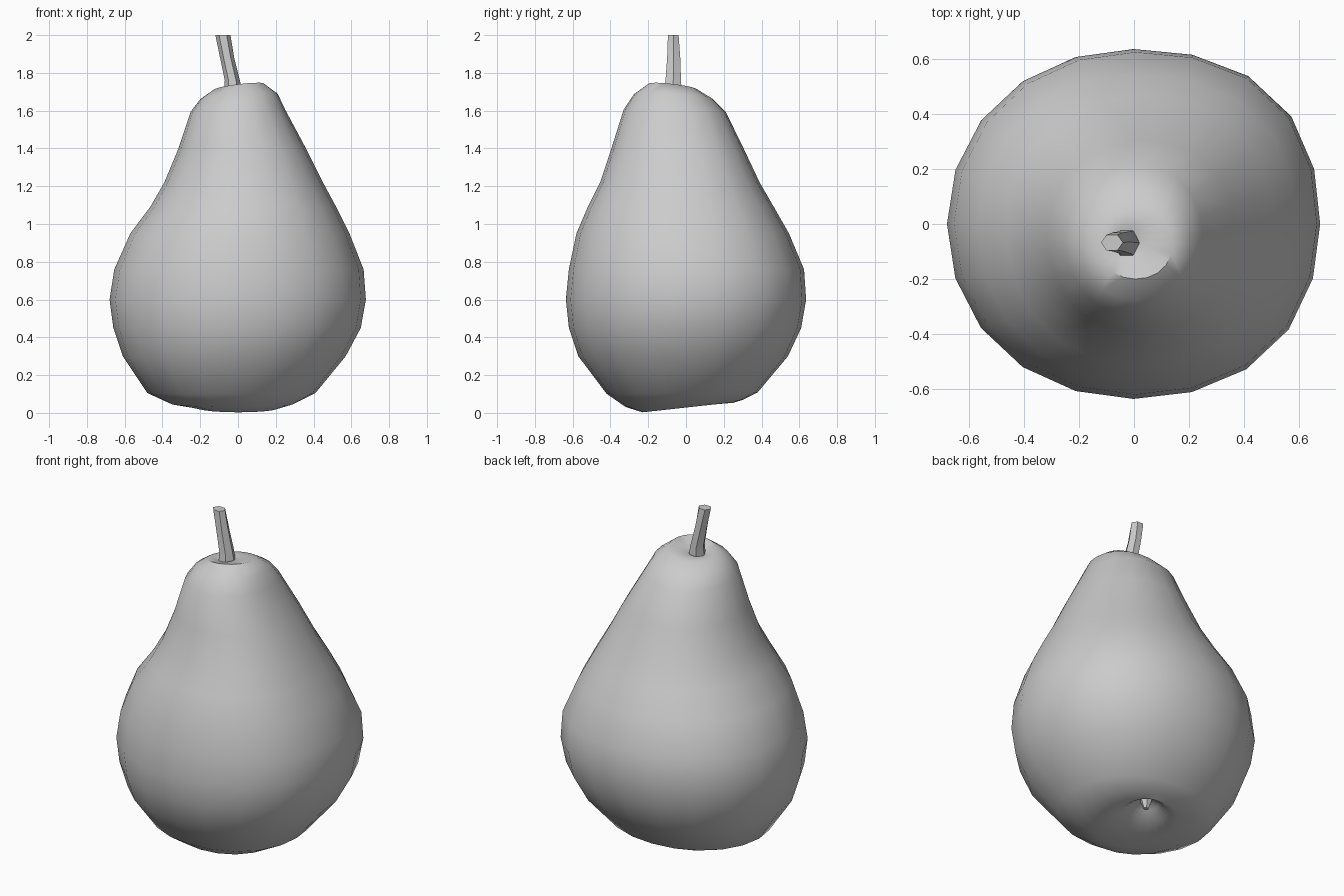
import bpy
import bmesh
from math import sin, cos, pi


def loft(name, rows, sides, bulges=(0, 0, 0, 0)):
    """Skin rings given as z, x min, x max, y min, y max, slope in x, slope in y."""
    bm = bmesh.new()
    rings = []
    for z, x0, x1, y0, y1, sx, sy in rows:
        ring = []
        for i in range(sides):
            a = 2 * pi * i / sides
            k = 1 + bulges[int(a / (pi / 2) + 1e-6)] * sin(2 * a) ** 2
            dx, dy = (x1 - x0) / 2 * cos(a) * k, (y1 - y0) / 2 * sin(a) * k
            ring.append(bm.verts.new(((x0 + x1) / 2 + dx, (y0 + y1) / 2 + dy,
                                      z + sx * dx + sy * dy)))
        rings.append(ring)
    for low, high in zip(rings, rings[1:]):
        for i in range(sides):
            j = (i + 1) % sides
            bm.faces.new((low[i], low[j], high[j], high[i]))
    bm.faces.new(rings[0][::-1])
    bm.faces.new(rings[-1])
    bmesh.ops.recalc_face_normals(bm, faces=bm.faces)
    mesh = bpy.data.meshes.new(name)
    bm.to_mesh(mesh)
    bm.free()
    obj = bpy.data.objects.new(name, mesh)
    bpy.context.collection.objects.link(obj)
    bpy.ops.object.select_all(action='DESELECT')
    obj.select_set(True)
    bpy.context.view_layer.objects.active = obj
    bpy.ops.object.shade_smooth_by_angle(angle=pi / 3.6)
    return obj


# Fruit body: from the pit underneath, out over the belly, up into the stem hollow
body = [
    (0.11, 0.00, 0.06, 0.11, 0.17, 0, 0),
    (0.085, -0.04, 0.10, 0.07, 0.21, 0, 0),
    (0.045, -0.10, 0.15, -0.01, 0.25, 0, 0.06),
    (0.030, -0.22, 0.22, -0.23, 0.26, 0, 0.11),
    (0.050, -0.36, 0.30, -0.32, 0.30, 0, 0.06),
    (0.105, -0.48, 0.41, -0.42, 0.38, 0, 0.01),
    (0.30, -0.61, 0.57, -0.57, 0.54, 0, 0),
    (0.45, -0.66, 0.65, -0.62, 0.61, 0, 0),
    (0.60, -0.68, 0.677, -0.636, 0.636, 0, 0),
    (0.76, -0.655, 0.665, -0.62, 0.625, 0, 0),
    (0.95, -0.57, 0.59, -0.58, 0.545, 0, 0),
    (1.09, -0.465, 0.52, -0.52, 0.465, 0, 0),
    (1.22, -0.39, 0.45, -0.455, 0.39, 0, 0),
    (1.40, -0.315, 0.36, -0.395, 0.305, 0, 0),
    (1.60, -0.25, 0.25, -0.33, 0.21, 0.02, -0.02),
    (1.675, -0.20, 0.21, -0.275, 0.14, 0.07, -0.06),
    (1.725, -0.13, 0.14, -0.20, 0.06, 0.12, -0.12),
    (1.715, -0.09, 0.03, -0.13, -0.01, 0.1, 0),
    (1.70, -0.05, 0.00, -0.09, -0.04, 0, 0),
]
loft("pear_body", body, 20, (0.05, 0.01, 0.012, 0.03))

# Stem: leans to the left, thicker at the foot
stem = [
    (1.69, -0.075, 0.025, -0.125, -0.015, 0, 0),
    (1.76, -0.07, 0.01, -0.115, -0.02, 0, 0),
    (1.88, -0.095, -0.02, -0.105, -0.025, 0, 0),
    (2.00, -0.12, -0.04, -0.10, -0.035, 0, 0),
]
loft("stem", stem, 6)

# Dried blossom end inside the bottom pit
calyx = [
    (0.055, 0.015, 0.045, 0.125, 0.155, 0, 0),
    (0.12, -0.01, 0.07, 0.10, 0.18, 0, 0),
]
loft("blossom_end", calyx, 6)
